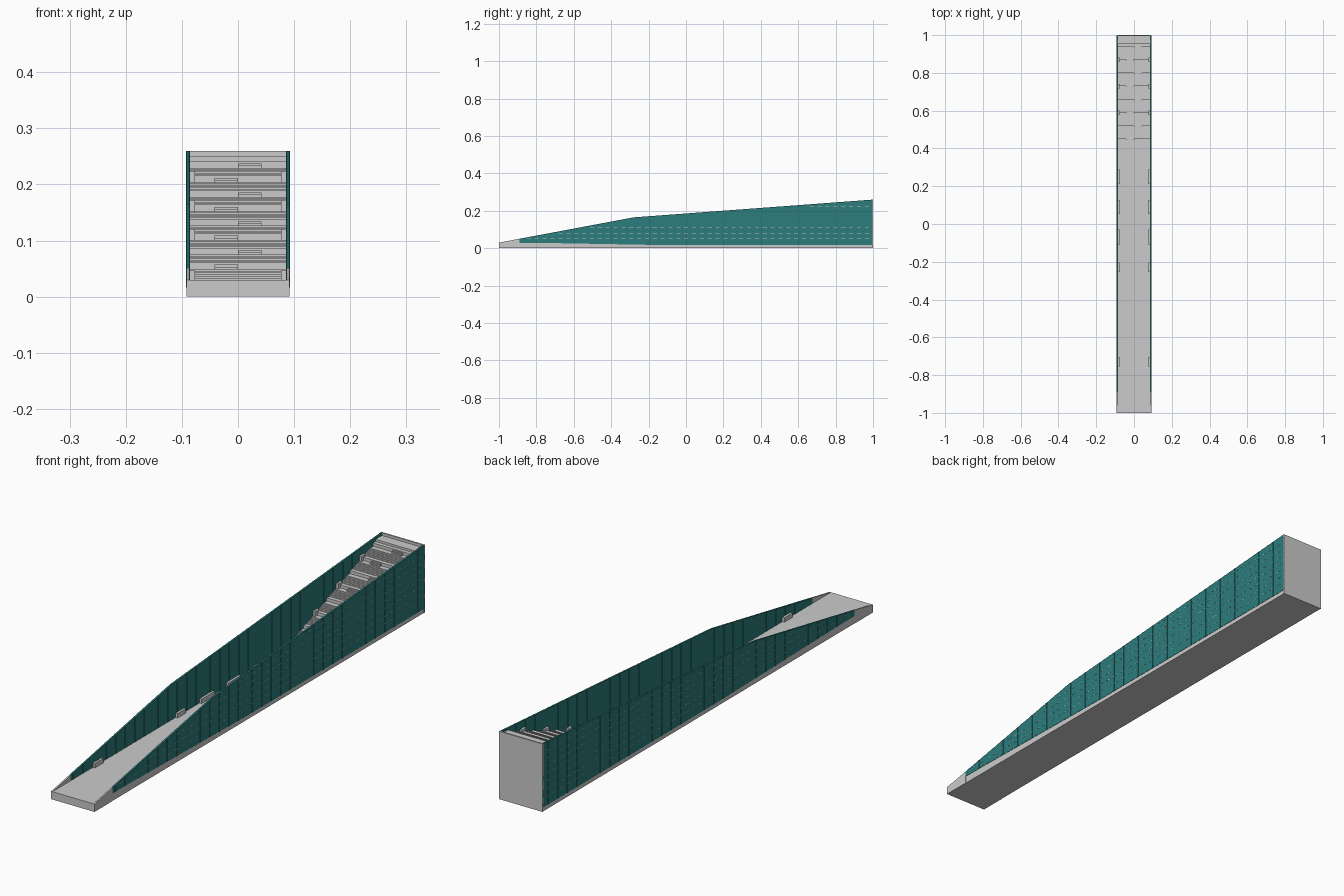
import bpy, bmesh

if "Cube" in bpy.data.objects:
    bpy.data.objects.remove(bpy.data.objects["Cube"])

HALF = 0.092      # half width
INNER = 0.086     # inner face of side walls
FLOOR = 0.03

teal = bpy.data.materials.new("teal_cladding")
teal.diffuse_color = (0.025, 0.2, 0.2, 1)
teal.use_nodes = True
teal.node_tree.nodes["Principled BSDF"].inputs["Base Color"].default_value = teal.diffuse_color


def top(y):
    # height of the wall top along its length
    if y < -0.28:
        return 0.03 + (y + 1) / 0.72 * 0.135
    return 0.165 + (y + 0.28) / 1.28 * 0.095


def bottom(y):
    # lower edge of the teal cladding
    return 0.029 if y < -0.8 else max(0.016, 0.029 - (y + 0.8) * 0.018)


def finish(name, bm, mat=None):
    bmesh.ops.recalc_face_normals(bm, faces=bm.faces)
    me = bpy.data.meshes.new(name)
    bm.to_mesh(me)
    bm.free()
    ob = bpy.data.objects.new(name, me)
    bpy.context.collection.objects.link(ob)
    if mat:
        me.materials.append(mat)
    return ob


def add_prism(bm, profile, x0, x1):
    a = [bm.verts.new((x0, y, z)) for y, z in profile]
    b = [bm.verts.new((x1, y, z)) for y, z in profile]
    bm.faces.new(a)
    bm.faces.new(b[::-1])
    n = len(a)
    for i in range(n):
        j = (i + 1) % n
        bm.faces.new((a[i], b[i], b[j], a[j]))


def add_box(bm, x0, x1, y0, y1, z0, z1):
    add_prism(bm, [(y0, z0), (y1, z0), (y1, z1), (y0, z1)], x0, x1)


def mirror_x(ob):
    ob.modifiers.new("mirror", 'MIRROR')


# base slab and end wall
bm = bmesh.new()
add_box(bm, -HALF + 0.001, HALF - 0.001, -1, 1, 0, FLOOR)
finish("base_slab", bm)
bm = bmesh.new()
add_box(bm, -HALF, HALF, 0.994, 1, 0, 0.26)
finish("end_wall", bm)

# stepped ramp: small flights, then a tall riser and landing per tier
prof = [(0.38, FLOOR)]
y, z = 0.38, FLOOR
tiers = []
for k in range(8):
    rz = 0.049 + 0.0258 * k
    ry = 0.45 + 0.07 * k
    n = 6
    dz, dy = (rz - z) / n, (ry - 0.012 - y) / n
    for i in range(n):
        z += dz
        prof.append((y, z))
        y += dy
        prof.append((y, z))
    y = ry
    prof.append((y, z))
    z = rz + 0.012
    prof.append((y, z))
    tiers.append((ry, rz))
    y += 0.015
    prof.append((y, z))
prof += [(y, 0.25), (0.994, 0.25), (0.994, FLOOR - 0.01), (0.38, FLOOR - 0.01)]
bm = bmesh.new()
add_prism(bm, prof, -INNER, INNER)
finish("stepped_ramp", bm)

# short stairs alternating left and right on the tiers
bm = bmesh.new()
for k, (ry, rz) in enumerate(tiers):
    x0 = -0.042 if k % 2 == 0 else 0.0
    add_box(bm, x0, x0 + 0.042, ry - 0.012, ry + 0.001, rz - 0.002, rz + 0.004)
    add_box(bm, x0, x0 + 0.042, ry - 0.006, ry + 0.001, rz - 0.002, rz + 0.008)
finish("tier_stairs", bm)

# grey wall toe at the low end
bm = bmesh.new()
add_prism(bm, [(-1, 0.0), (-0.89, 0.0), (-0.89, top(-0.89)), (-1, top(-1))], INNER, HALF)
mirror_x(finish("wall_toe", bm))

# teal side walls
bm = bmesh.new()
add_prism(bm, [(-0.89, bottom(-0.89)), (-0.8, bottom(-0.8)), (-0.08, bottom(-0.08)),
               (0.998, 0.016), (0.998, top(0.998)), (-0.28, top(-0.28)),
               (-0.89, top(-0.89))], INNER, HALF)
mirror_x(finish("side_wall", bm, teal))

# vertical ribs on both wall faces
bm = bmesh.new()
count = 66
for i in range(count):
    y0 = -0.875 + i * 1.86 / (count - 1)
    y1 = y0 + 0.009
    for x0, x1, lo in ((HALF - 0.001, HALF + 0.0008, None), (INNER - 0.0008, INNER + 0.001, FLOOR)):
        b0, b1 = (bottom(y0), bottom(y1)) if lo is None else (lo, lo)
        add_prism(bm, [(y0, b0), (y1, b1), (y1, top(y1)), (y0, top(y0))], x0, x1)
mirror_x(finish("wall_ribs", bm, teal))

# pale joint marks in dashed rows
bm = bmesh.new()
for row in range(7):
    zr = 0.05 + row * 0.029
    for i in range(44):
        y0 = -0.85 + i * 0.042
        if top(y0) > zr + 0.008:
            add_box(bm, HALF - 0.001, HALF + 0.001, y0, y0 + 0.022, zr, zr + 0.0015)
mirror_x(finish("joint_marks", bm))

# low side boxes along the floor and on the tiers
bm = bmesh.new()
for yc, ln in ((-0.73, 0.05), (-0.23, 0.05), (-0.07, 0.08), (0.09, 0.075), (0.25, 0.075)):
    add_box(bm, 0.077, INNER + 0.001, yc - ln / 2, yc + ln / 2, FLOOR - 0.002, 0.047)
for k in (2, 4, 6):
    ry, rz = tiers[k]
    add_box(bm, 0.077, INNER + 0.001, ry - 0.013, ry + 0.012, rz - 0.004, rz + 0.02)
mirror_x(finish("side_boxes", bm))
